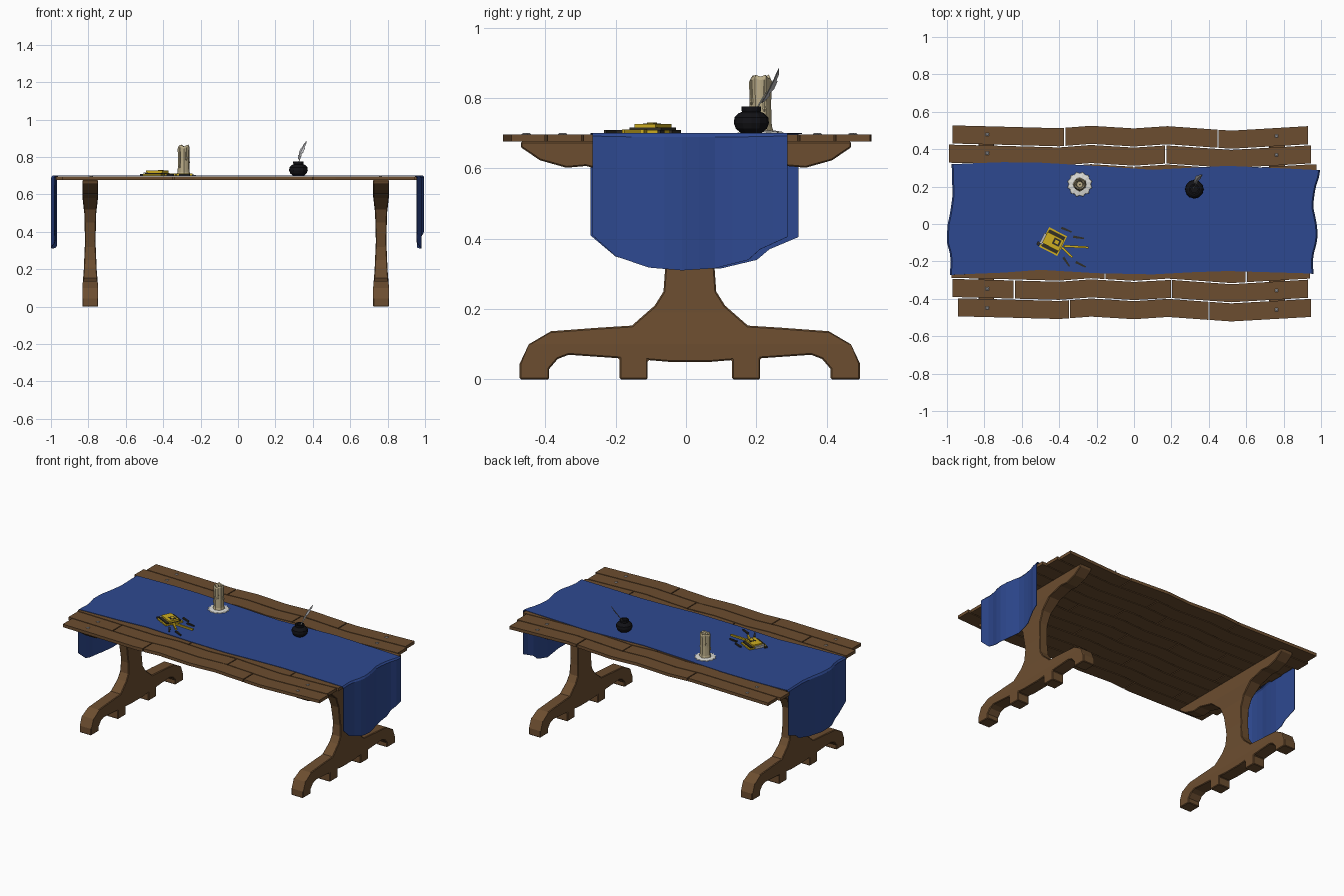
import bpy, bmesh, math, random
from mathutils import Vector, Matrix

if "Cube" in bpy.data.objects:
    bpy.data.objects.remove(bpy.data.objects["Cube"])

random.seed(3)
PI = math.pi


def mat(name, r, g, b):
    m = bpy.data.materials.new(name)
    m.diffuse_color = (r, g, b, 1)
    m.use_nodes = True
    m.node_tree.nodes["Principled BSDF"].inputs["Base Color"].default_value = m.diffuse_color
    return m


WOOD = mat("brown wood", 0.15, 0.075, 0.029)
BLUE = mat("blue cloth", 0.027, 0.066, 0.28)
GOLD = mat("gold", 0.62, 0.42, 0.015)
WAX = mat("tan wax", 0.50, 0.42, 0.25)
WHITE = mat("pale wax", 0.72, 0.72, 0.68)
STEEL = mat("grey steel", 0.48, 0.48, 0.50)
INK = mat("black glass", 0.006, 0.006, 0.008)
DARK = mat("dark leather", 0.03, 0.027, 0.02)


def make(name, verts, faces, m):
    me = bpy.data.meshes.new(name)
    me.from_pydata([tuple(v) for v in verts], [], faces)
    bm = bmesh.new()
    bm.from_mesh(me)
    bmesh.ops.recalc_face_normals(bm, faces=bm.faces)
    bm.to_mesh(me)
    bm.free()
    ob = bpy.data.objects.new(name, me)
    bpy.context.collection.objects.link(ob)
    me.materials.append(m)
    return ob


def lerp(t, pts):
    """Piecewise linear lookup in a list of (t, value)."""
    if t <= pts[0][0]:
        return pts[0][1]
    for (a, u), (b, v) in zip(pts, pts[1:]):
        if t <= b:
            return u + (v - u) * (t - a) / (b - a)
    return pts[-1][1]


def lathe(name, prof, n, loc, m, fr=lambda i, j: 1, fz=lambda i, j: 0):
    """Closed turned shape; fr / fz vary radius and height per ring j, side i."""
    v, f = [], []
    for j, (r, z) in enumerate(prof):
        for i in range(n):
            a = 2 * PI * i / n
            k = r * fr(i, j)
            v.append((loc[0] + k * math.cos(a), loc[1] + k * math.sin(a), loc[2] + z + fz(i, j)))
    for j in range(len(prof) - 1):
        for i in range(n):
            f.append((j * n + i, j * n + (i + 1) % n, (j + 1) * n + (i + 1) % n, (j + 1) * n + i))
    f += [tuple(range(n))[::-1], tuple(range((len(prof) - 1) * n, len(prof) * n))]
    return make(name, v, f, m)


def bar(name, p, q, w, z0, z1, m, tip=1.0):
    """Flat bar lying on the table from p to q."""
    p, q = Vector(p), Vector(q)
    d = (q - p).normalized()
    s = Vector((-d.y, d.x)) * w / 2
    ring = [p + s, p - s, q - s * tip, q + s * tip]
    v = [(c.x, c.y, z) for z in (z0, z1) for c in ring]
    f = [(3, 2, 1, 0), (4, 5, 6, 7)] + [(i, (i + 1) % 4, (i + 1) % 4 + 4, i + 4) for i in range(4)]
    return make(name, v, f, m)


# Table top: ten wavy rows of planks with staggered joints
WAVE = [(-0.97, 0.012), (-0.73, 0.006), (-0.4, -0.003), (-0.23, 0.01), (0, -0.004),
        (0.18, 0.008), (0.52, -0.016), (0.93, 0.008)]
ROWS = [(-0.94, 0.945, (-0.345, 0.4)), (-0.97, 0.93, (-0.64, 0.2)), (-0.975, 0.94, (-0.155, 0.6)),
        (-0.95, 0.94, (-0.45, 0.3)), (-0.965, 0.93, (-0.7, 0.05)), (-0.95, 0.94, (-0.25, 0.5)),
        (-0.96, 0.935, (-0.55, 0.25)), (-0.955, 0.975, (0.0, 0.65)), (-0.99, 0.945, (0.17,)),
        (-0.97, 0.93, (-0.37, 0.45))]
for r, (xa, xb, cuts) in enumerate(ROWS):
    y0 = -0.508 + 0.1026 * r + 0.003
    y1 = y0 + 0.0966
    ends = [xa - 0.003, *cuts, xb + 0.003]
    for k, (a, b) in enumerate(zip(ends, ends[1:])):
        a, b = a + 0.003, b - 0.003
        xs = [a] + [x for x, _ in WAVE if a + 0.02 < x < b - 0.02] + [b]
        v, f = [], []
        for x in xs:
            o = lerp(x, WAVE)
            v += [(x, y0 + o, 0.677), (x, y1 + o, 0.677), (x, y1 + o, 0.697), (x, y0 + o, 0.697)]
        for i in range(len(xs) - 1):
            f += [(4 * i + c, 4 * i + (c + 1) % 4, 4 * i + 4 + (c + 1) % 4, 4 * i + 4 + c) for c in range(4)]
        n = 4 * len(xs) - 4
        f += [(3, 2, 1, 0), (n, n + 1, n + 2, n + 3)]
        make(f"plank_{r}_{k}", v, f, WOOD)

# Nail heads near the plank ends
for x in (-0.785, 0.762):
    for y in (-0.453, -0.35, 0.375, 0.476):
        yy = y + lerp(x, WAVE) - 0.004
        lathe("nail", [(0.012, 0), (0.012, 0.002), (0.006, 0.005)], 8, (x, yy, 0.696), STEEL,
              fr=lambda i, j: 1 if i % 2 else 0.7)

# Trestle legs: half profile mirrored, thickness varies with height
HALF = [(0.06, 0.05), (0.12, 0.055), (0.12, 0), (0.2, 0), (0.2, 0.06), (0.345, 0.07), (0.376, 0.058),
        (0.4, 0.03), (0.4, 0), (0.484, 0), (0.484, 0.045), (0.458, 0.1), (0.395, 0.137), (0.26, 0.147),
        (0.165, 0.153), (0.1, 0.21), (0.075, 0.25), (0.07, 0.32), (0.08, 0.45), (0.11, 0.52),
        (0.18, 0.58), (0.285, 0.607), (0.34, 0.602), (0.415, 0.623), (0.47, 0.66), (0.47, 0.677)]
THICK = [(0, 0.0425), (0.1, 0.0425), (0.19, 0.035), (0.35, 0.028), (0.5, 0.032), (0.59, 0.0425), (0.68, 0.0425)]
for name, cx in (("left_trestle", -0.79), ("right_trestle", 0.765)):
    ring = [(y, z) for y, z in HALF] + [(-y, z) for y, z in reversed(HALF)]
    ring = [(y + (0.011 if z < 0.4 else 0), z) for y, z in ring]
    n = len(ring)
    v = [(s, y, z) for s in (-1, 1) for y, z in ring]
    f = [tuple(range(n)), tuple(range(n, 2 * n))[::-1]]
    f += [(i, (i + 1) % n, (i + 1) % n + n, i + n) for i in range(n)]
    ob = make(name, v, f, WOOD)
    bm = bmesh.new()
    bm.from_mesh(ob.data)
    for z, _ in THICK[1:-1]:
        bmesh.ops.bisect_plane(bm, geom=bm.verts[:] + bm.edges[:] + bm.faces[:],
                               plane_co=(0, 0, z), plane_no=(0, 0, 1))
    for p in bm.verts:
        p.co.x = cx + p.co.x * lerp(p.co.z, THICK)
    bm.to_mesh(ob.data)
    bm.free()
    b = ob.modifiers.new("bevel", 'BEVEL')
    b.width, b.segments, b.limit_method, b.angle_limit = 0.004, 1, 'ANGLE', math.radians(50)

# Blue runner: one sheet across the top, hanging over both ends
XL = [(-0.27, -0.985), (-0.18, -0.978), (-0.1, -1.0), (-0.02, -1.0), (0.06, -0.983), (0.15, -0.97), (0.32, -0.975)]
XR = [(-0.27, 0.96), (-0.18, 0.955), (-0.08, 0.983), (0, 0.978), (0.1, 0.956), (0.2, 0.972), (0.27, 0.996), (0.3, 0.995)]
HEM = [(0, 0.41), (0.12, 0.35), (0.29, 0.318), (0.46, 0.31), (0.63, 0.316), (0.8, 0.34), (0.86, 0.37), (1, 0.405)]
YLO = [(-1, -0.272), (-0.7, -0.26), (-0.5, -0.245), (0, -0.275), (0.45, -0.25), (1, -0.266)]
YHI = [(-1, 0.32), (-0.6, 0.334), (-0.2, 0.31), (0.1, 0.29), (0.5, 0.311), (1, 0.288)]
ts = [0, 0.06, 0.12, 0.2, 0.29, 0.37, 0.46, 0.55, 0.63, 0.72, 0.8, 0.86, 0.93, 1]
DROPS = (1, 0.66, 0.33, 0.03)
v, f = [], []
for t in ts:
    hem = lerp(t, HEM)

    def pt(x, z, ux):
        lo, hi = lerp(ux, YLO), lerp(ux, YHI)
        return (x, lo + t * (hi - lo), z)
    l = lerp(pt(0, 0, -1)[1], XL)
    r = lerp(pt(0, 0, 1)[1], XR)
    col = [pt(l, 0.701 - d * (0.701 - hem), -1) for d in DROPS]
    col += [pt(l + 0.008, 0.701, -1)]
    col += [pt(x, 0.701, x) for x in (-0.85, -0.7, -0.5, -0.2, 0.1, 0.3, 0.5, 0.75, 0.9)]
    col += [pt(r - 0.008, 0.701, 1)]
    col += [pt(r, 0.701 - d * (0.701 - hem), 1) for d in reversed(DROPS)]
    v += col
    m = len(col)
for j in range(len(ts) - 1):
    f += [(j * m + i, j * m + i + 1, (j + 1) * m + i + 1, (j + 1) * m + i) for i in range(m - 1)]
cloth = make("table_runner", v, f, BLUE)
s = cloth.modifiers.new("cloth", 'SOLIDIFY')
s.thickness = 0.003
s.offset = -1

# Candle with uneven melted rim, drips, wick and a spread of wax
C = (-0.29, 0.212, 0.701)
lathe("wax_pool", [(0.068, 0), (0.066, 0.003), (0.04, 0.007)], 24, C, WHITE,
      fr=lambda i, j: 1 if i % 2 else 0.87)
lathe("candle", [(0.037, 0), (0.031, 0.02), (0.029, 0.08), (0.031, 0.15), (0.027, 0.16), (0.021, 0.155), (0.016, 0.132)],
      12, C, WAX, fr=lambda i, j: 1 + 0.06 * math.sin(i * 2.3),
      fz=lambda i, j: 0.006 * math.sin(i * 1.9) if 2 < j < 6 else 0)
lathe("wick", [(0.003, 0.13), (0.002, 0.158)], 6, C, INK)
for i, (a, z) in enumerate(((0.4, 0.06), (2.2, 0.09), (3.9, 0.04), (5.2, 0.08))):
    p = (C[0] + 0.029 * math.cos(a), C[1] + 0.029 * math.sin(a), C[2])
    lathe(f"wax_drip_{i}", [(0.002, z), (0.006, z + 0.008), (0.004, z + 0.03), (0.003, 0.15)], 6, p, WAX)

# Ink pot
P = (0.323, 0.186, 0.701)
lathe("ink_pot", [(0.03, 0), (0.044, 0.012), (0.05, 0.028), (0.048, 0.044), (0.036, 0.056), (0.026, 0.06),
                  (0.028, 0.064), (0.028, 0.075), (0.019, 0.075), (0.019, 0.05)], 12, P, INK)

# Quill: shaft and two shallow vanes
a, b = Vector((0.318, 0.186, 0.745)), Vector((0.366, 0.264, 0.886))
d = (b - a).normalized()
side = Vector((0.84, -0.54, 0))
side = (side - d * side.dot(d)).normalized()
up = d.cross(side)
VANE = [(0.3, 0.002), (0.38, 0.009), (0.47, 0.013), (0.49, 0.008), (0.6, 0.015), (0.75, 0.014),
        (0.77, 0.009), (0.88, 0.009), (1.0, 0.0005)]
v, f = [], []
for t, w in VANE:
    c = a.lerp(b, t) - side * 0.012 * math.sin(PI * t)
    v += [c - side * w + up * w * 0.3, c, c + side * w * 0.8 + up * w * 0.3]
for i in range(len(VANE) - 1):
    f += [(3 * i + k, 3 * i + k + 1, 3 * i + k + 4, 3 * i + k + 3) for k in (0, 1)]
q = make("quill_vanes", v, f, STEEL)
q.modifiers.new("thin", 'SOLIDIFY').thickness = 0.0015
tube = lathe("quill_shaft", [(0.0022, 0), (0.0022, 0.06), (0.001, 0.09)], 6, (0, 0, 0), WHITE)
tube.data.transform(Matrix.Translation(a - side * 0.003) @ d.to_track_quat('Z', 'Y').to_matrix().to_4x4())

# Gold clasped box with loose gold and dark strips beside it
ang = math.radians(-27)
ux, uy = Vector((math.cos(ang), math.sin(ang))), Vector((-math.sin(ang), math.cos(ang)))
O = Vector((-0.432, -0.094))


def at(x, y):
    return O + ux * x + uy * y


def plate(name, x, y, w, h, z0, z1, m):
    return bar(name, at(x - w / 2, y), at(x + w / 2, y), h, z0, z1, m)


plate("gold_base", 0, 0, 0.108, 0.118, 0.701, 0.709, GOLD)
plate("dark_layer", 0, 0, 0.095, 0.1, 0.709, 0.716, DARK)
plate("gold_lid", 0, 0, 0.1, 0.066, 0.716, 0.727, GOLD)
plate("lid_inset", 0.018, 0.006, 0.04, 0.036, 0.726, 0.728, DARK)
plate("lid_boss", 0.018, 0.006, 0.022, 0.02, 0.727, 0.730, GOLD)
plate("steel_clasp", -0.052, -0.01, 0.02, 0.06, 0.703, 0.718, STEEL)
plate("dark_corner", -0.066, -0.045, 0.016, 0.02, 0.701, 0.71, DARK)
for i, (p, q) in enumerate((((-0.375, -0.118), (-0.243, -0.125)), ((-0.385, -0.125), (-0.33, -0.178)))):
    bar(f"gold_strip_{i}", p, q, 0.013, 0.701, 0.711, GOLD, 0.8)
for i, (p, q) in enumerate((((-0.388, -0.02), (-0.333, -0.043)), ((-0.325, -0.068), (-0.268, -0.077)),
                            ((-0.378, -0.178), (-0.345, -0.227)), ((-0.312, -0.203), (-0.258, -0.23)))):
    bar(f"dark_strip_{i}", p, q, 0.013, 0.701, 0.709, DARK, 0.6)
